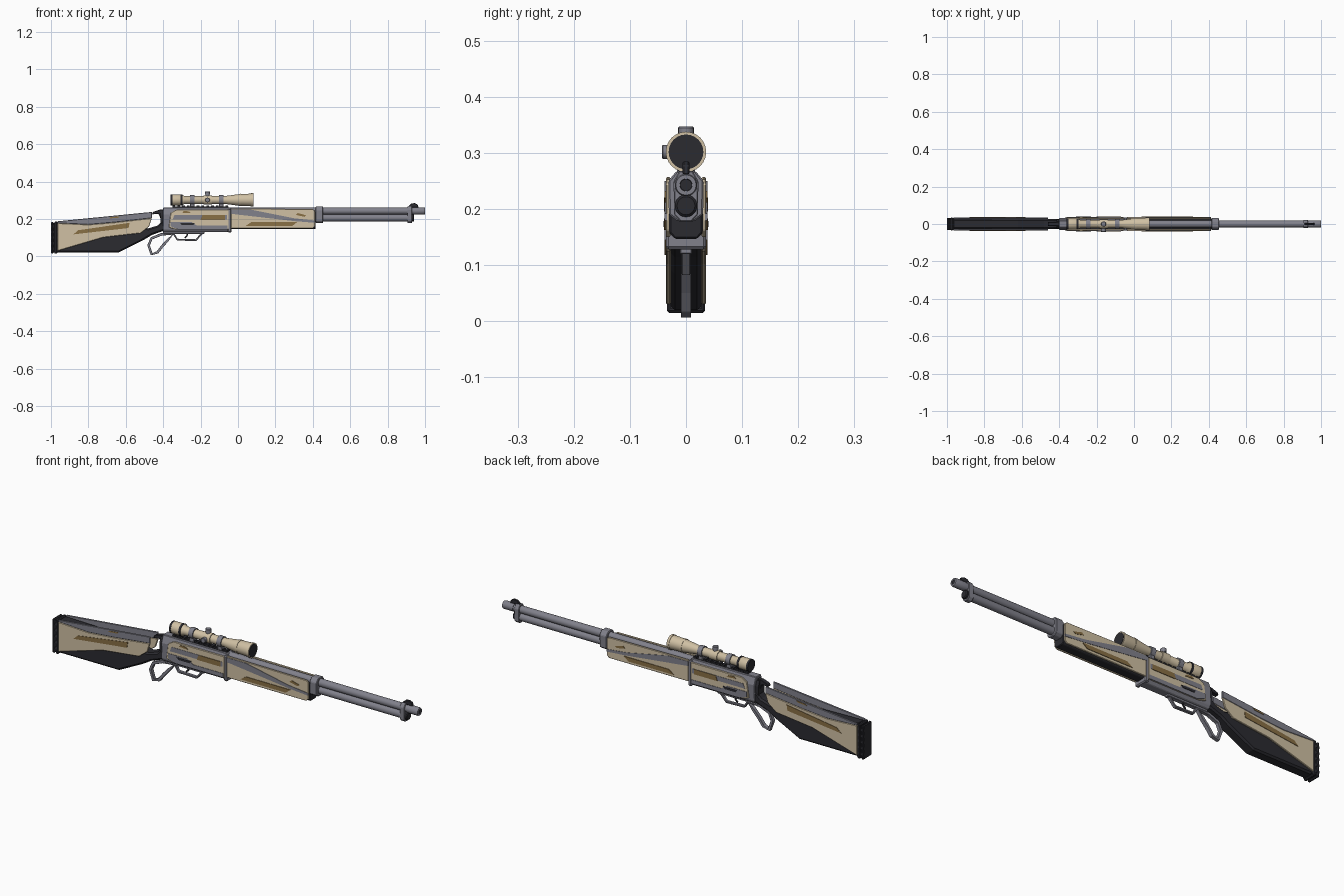
import bpy, bmesh, math
from mathutils import Vector

cube = bpy.data.objects.get("Cube")
if cube:
    bpy.data.objects.remove(cube)


def material(name, rgb):
    m = bpy.data.materials.new(name)
    m.use_nodes = True
    m.diffuse_color = (*rgb, 1)
    m.node_tree.nodes["Principled BSDF"].inputs["Base Color"].default_value = (*rgb, 1)
    return m


CREAM = material("cream", (0.63, 0.53, 0.37))
GRAY = material("steel gray", (0.22, 0.22, 0.26))
DARK = material("black polymer", (0.024, 0.024, 0.03))
BROWN = material("brown", (0.25, 0.16, 0.06))


def finish(bm, name, mat, bevel=0.0, smooth=False):
    bmesh.ops.recalc_face_normals(bm, faces=bm.faces)
    mesh = bpy.data.meshes.new(name)
    bm.to_mesh(mesh)
    bm.free()
    mesh.materials.append(mat)
    ob = bpy.data.objects.new(name, mesh)
    bpy.context.scene.collection.objects.link(ob)
    if bevel:
        mod = ob.modifiers.new("Bevel", 'BEVEL')
        mod.width, mod.segments, mod.limit_method = bevel, 1, 'ANGLE'
    if smooth:
        bpy.ops.object.select_all(action='DESELECT')
        bpy.context.view_layer.objects.active = ob
        ob.select_set(True)
        bpy.ops.object.shade_smooth_by_angle(angle=math.radians(35))
    return ob


def prism(name, pts, y0, y1, mat, bevel=0.0):
    """Side outline (x, z) extruded across y."""
    bm = bmesh.new()
    face = bm.faces.new([bm.verts.new((x, y0, z)) for x, z in pts])
    new = bmesh.ops.extrude_face_region(bm, geom=[face])["geom"]
    bmesh.ops.translate(bm, verts=[v for v in new if isinstance(v, bmesh.types.BMVert)],
                        vec=(0, y1 - y0, 0))
    return finish(bm, name, mat, bevel)


def both_sides(name, pts, y0, y1, mat, bevel=0.0):
    prism("left_" + name, pts, y0, y1, mat, bevel)
    prism("right_" + name, pts, -y1, -y0, mat, bevel)


def box(name, x0, x1, z0, z1, half, mat, bevel=0.0):
    return prism(name, [(x0, z0), (x1, z0), (x1, z1), (x0, z1)], -half, half, mat, bevel)


def section(name, x0, x1, pts, mat, bevel=0.0):
    """Half cross-section (y, z), mirrored and extruded along x."""
    loop = pts + [(-y, z) for y, z in reversed(pts)]
    bm = bmesh.new()
    face = bm.faces.new([bm.verts.new((x0, y, z)) for y, z in loop])
    new = bmesh.ops.extrude_face_region(bm, geom=[face])["geom"]
    bmesh.ops.translate(bm, verts=[v for v in new if isinstance(v, bmesh.types.BMVert)],
                        vec=(x1 - x0, 0, 0))
    return finish(bm, name, mat, bevel)


def lathe(name, profile, origin, mat, axis="X", sides=20):
    """Solid turned from (distance, radius) pairs along an axis."""
    bm = bmesh.new()
    rings = []
    for d, r in profile:
        ring = []
        for i in range(sides):
            a = math.tau * i / sides
            u, v = r * math.cos(a), r * math.sin(a)
            p = {"X": (d, u, v), "Y": (u, d, v), "Z": (u, v, d)}[axis]
            ring.append(bm.verts.new(Vector(p) + Vector(origin)))
        rings.append(ring)
    for a, b in zip(rings, rings[1:]):
        for i in range(sides):
            j = (i + 1) % sides
            bm.faces.new((a[i], a[j], b[j], b[i]))
    bm.faces.new(rings[0])
    bm.faces.new(rings[-1])
    return finish(bm, name, mat, smooth=True)


def strip(name, pts, width, half, mat, closed=False):
    """Flat bar following a path in the xz plane."""
    bm = bmesh.new()
    n = len(pts)
    path = [Vector(p) for p in pts]
    rows = []
    for i, p in enumerate(path):
        a = path[(i - 1) % n] if closed or i else p
        b = path[(i + 1) % n] if closed or i < n - 1 else p
        t = (b - a).normalized() * width / 2
        rows.append([bm.verts.new((p.x - s * t.y, y, p.y + s * t.x))
                     for s, y in ((-1, -half), (1, -half), (1, half), (-1, half))])
    for i in range(n if closed else n - 1):
        a, b = rows[i], rows[(i + 1) % n]
        for k in range(4):
            m = (k + 1) % 4
            bm.faces.new((a[k], a[m], b[m], b[k]))
    if not closed:
        bm.faces.new(rows[0])
        bm.faces.new(rows[-1])
    return finish(bm, name, mat, 0.002)


# Stock: dark core, ribbed butt pad, raised side plates
prism("stock_core", [(-.97, .02), (-.64, .02), (-.51, .085), (-.46, .115), (-.39, .14),
                     (-.39, .205), (-.43, .165), (-.48, .15), (-.62, .178), (-.97, .185)],
      -.028, .028, DARK, .008)
box("butt_core", -.99, -.96, .022, .178, .028, DARK)
box("butt_pad", -1, -.987, .015, .185, .033, DARK, .004)
box("butt_plate", -.982, -.966, .015, .187, .034, DARK, .004)
for i in range(5):
    z = .035 + i * .03
    box("butt_rib", -1.0, -.965, z, z + .012, .031, DARK)
both_sides("stock_panel", [(-.965, .03), (-.72, .102), (-.52, .125), (-.475, .16),
                           (-.46, .205), (-.66, .182), (-.8, .17), (-.965, .178)],
           .027, .036, CREAM, .002)
both_sides("stock_top_plate", [(-.965, .178), (-.8, .17), (-.66, .182), (-.46, .205),
                               (-.46, .238), (-.965, .188)], .027, .035, GRAY, .002)
both_sides("stock_slot", [(-.88, .118), (-.855, .14), (-.58, .18), (-.585, .152)],
           .034, .038, BROWN)
both_sides("stock_mark", [(-.69, .203), (-.68, .21), (-.63, .215), (-.64, .207)],
           .034, .037, BROWN)

# Receiver with side panels
section("receiver", -.40, -.04, [(.02, .13), (.03, .145), (.033, .225), (.02, .262)], GRAY, .003)
both_sides("receiver_panel", [(-.37, .155), (-.335, .145), (-.05, .145), (-.05, .25),
                              (-.33, .25), (-.36, .232)], .028, .036, CREAM, .002)
both_sides("receiver_lower_plate", [(-.32, .145), (-.055, .145), (-.055, .165),
                                    (-.22, .165), (-.25, .185), (-.36, .185), (-.36, .16)],
           .034, .038, GRAY)
both_sides("loading_gate", [(-.30, .168), (-.24, .168), (-.23, .179), (-.31, .179)],
           .036, .04, DARK)
both_sides("bolt_plate", [(-.35, .198), (-.06, .198), (-.06, .221), (-.34, .221)],
           .034, .0375, GRAY)
both_sides("receiver_slot", [(-.20, .196), (-.07, .196), (-.07, .221), (-.19, .221)],
           .035, .039, BROWN)
both_sides("receiver_mark", [(-.30, .234), (-.25, .231), (-.26, .241), (-.29, .243)],
           .035, .038, BROWN)
box("receiver_front_collar", -.055, -.035, .128, .255, .036, GRAY, .005)

# Hammer and rear tang
prism("hammer", [(-.39, .20), (-.415, .205), (-.425, .228), (-.46, .225), (-.455, .238),
                 (-.42, .25), (-.39, .252)], -.011, .011, DARK, .002)
section("rear_tang", -.415, -.395, [(.018, .135), (.024, .15), (.024, .22), (.014, .245)], DARK)

# Lever loop, guard and trigger
strip("lever_loop", [(-.345, .122), (-.41, .118), (-.462, .097), (-.478, .06), (-.462, .012),
                     (-.43, .022), (-.405, .055), (-.375, .088)], .014, .009, GRAY, True)
strip("lever_bar", [(-.40, .127), (-.18, .127)], .014, .011, GRAY)
strip("trigger_guard", [(-.345, .122), (-.325, .09), (-.225, .087), (-.19, .127)],
      .01, .008, GRAY)
strip("trigger", [(-.27, .128), (-.272, .112), (-.285, .098)], .008, .004, DARK)

# Barrel and magazine tube
lathe("barrel", [(-.05, .02), (.94, .018), (.94, .02), (.995, .02), (1, .018), (1, .011),
                 (.97, .010)], (0, 0, .243), GRAY)
lathe("bore", [(.98, .0105), (.9985, .0105)], (0, 0, .243), DARK)
lathe("magazine_tube", [(.38, .019), (.925, .019)], (0, 0, .206), GRAY)
lathe("magazine_cap", [(.92, .02), (.938, .02), (.942, .016)], (0, 0, .206), DARK)
BAND = [(.012, .178), (.025, .19), (.026, .25), (.014, .268)]
section("rear_band", .415, .455, [(y * 1.22, z) for y, z in BAND], GRAY, .003)
section("front_band", .905, .93, [(y * .85, z) for y, z in BAND], GRAY, .002)
prism("front_sight", [(.905, .262), (.965, .262), (.96, .278), (.945, .285), (.925, .283)],
      -.006, .006, DARK, .002)

# Forend
section("forend_core", -.04, .415, [(.02, .147), (.03, .158), (.03, .236), (.018, .24)], DARK, .003)
both_sides("forend_panel", [(-.038, .15), (.40, .15), (.412, .162), (.412, .245),
                            (.40, .253), (-.038, .257)], .028, .036, CREAM, .002)
both_sides("forend_stripe", [(-.038, .228), (.31, .188), (.412, .18), (.412, .192), (.30, .204),
                             (.07, .25), (-.038, .25)], .034, .038, GRAY)
both_sides("forend_slot", [(.04, .163), (.29, .163), (.315, .183), (.07, .183)],
           .034, .039, BROWN)
both_sides("forend_mark", [(.31, .222), (.355, .212), (.365, .22), (.32, .232)],
           .035, .0385, BROWN)

# Scope rail with raised slots
box("rail", -.35, -.05, .258, .266, .014, DARK)
for i in range(12):
    x = -.35 + i * .0258
    box("rail_tooth", x, x + .014, .264, .272, .014, DARK)

# Scope
AXIS = (0, 0, .302)
lathe("scope_body", [(-.355, .029), (-.30, .029), (-.285, .021), (-.07, .021), (.005, .031),
                     (.075, .034)], AXIS, CREAM, sides=24)
lathe("eyepiece_ring", [(-.36, .026), (-.36, .0295), (-.35, .0295)], AXIS, DARK)
lathe("eyepiece_collar", [(-.308, .0305), (-.298, .0305)], AXIS, DARK)
lathe("objective_ring", [(.004, .0325), (.014, .0335)], AXIS, CREAM)
lathe("objective_rim", [(.07, .036), (.082, .036), (.082, .032)], AXIS, CREAM, sides=24)
lathe("objective_lens", [(.08, .031), (.0835, .031)], AXIS, DARK, sides=24)
for x in (-.245, -.09):
    lathe("scope_ring", [(x - .012, .026), (x + .012, .026)], AXIS, GRAY)
    box("ring_foot", x - .012, x + .012, .264, .286, .016, GRAY, .002)
lathe("turret_block", [(-.185, .025), (-.14, .025)], AXIS, CREAM)
lathe("top_turret", [(.015, .011), (.028, .011), (.028, .014), (.043, .014), (.045, .012)],
      (-.163, 0, .302), GRAY, "Z", 16)
lathe("side_turret", [(-.043, .011), (-.041, .0125), (-.028, .0125), (-.028, .01), (-.01, .01)],
      (-.163, 0, .302), GRAY, "Y", 16)
